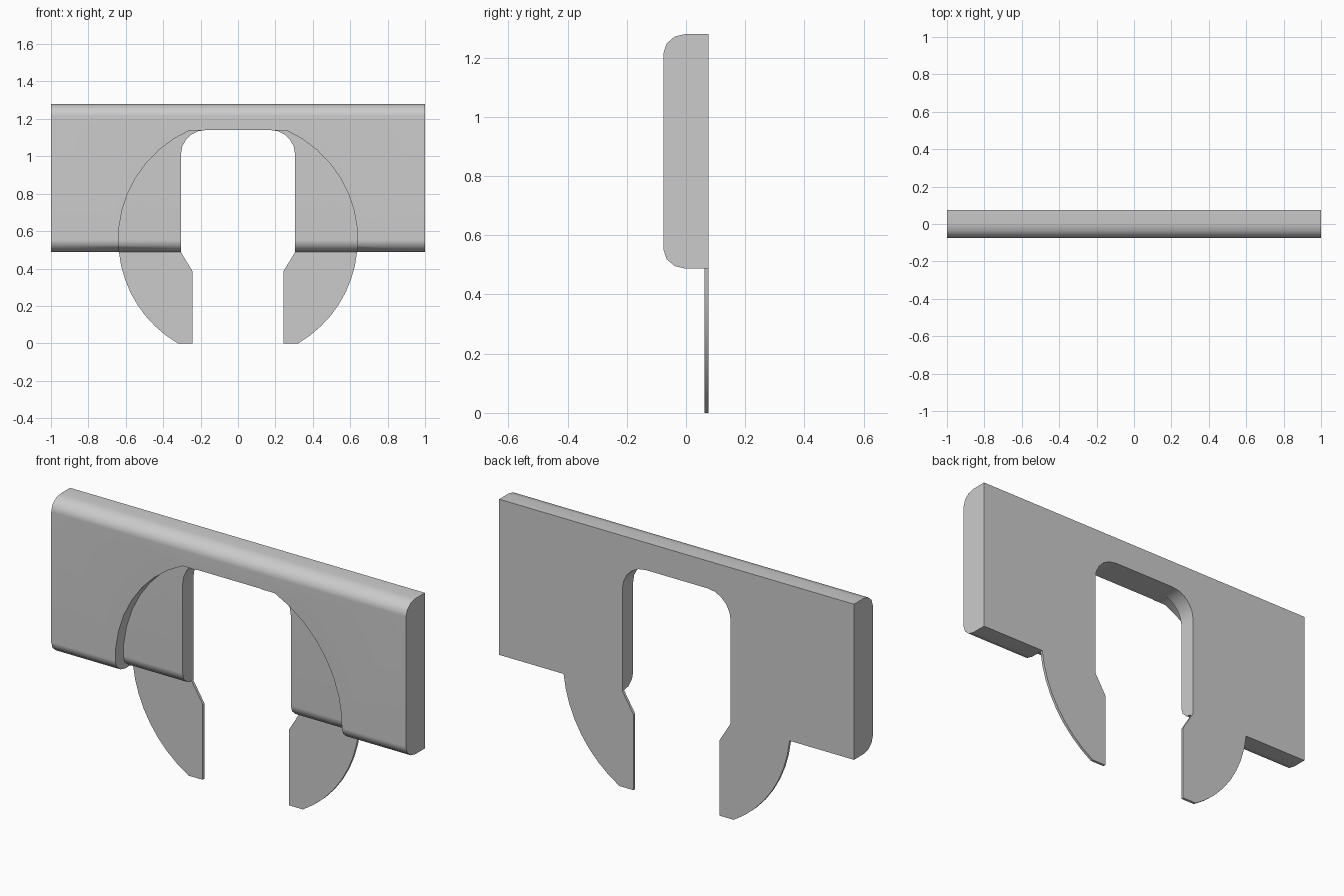
import bpy, bmesh
from math import sin, cos, pi, sqrt, asin, radians

if "Cube" in bpy.data.objects:
    bpy.data.objects.remove(bpy.data.objects["Cube"])

D = 0.076            # half thickness
Z0, Z1 = 0.487, 1.28  # board bottom and top
CZ, R = 0.553, 0.64   # circle centre height and radius
TOP = 1.14           # doorway top


def prism(name, pts, axis, a, b):
    """Extrude a profile: axis 'X' takes (y, z) points, axis 'Y' takes (x, z)."""
    place = (lambda p, t: (t, p[0], p[1])) if axis == 'X' else (lambda p, t: (p[0], t, p[1]))
    bm = bmesh.new()
    lo = [bm.verts.new(place(p, a)) for p in pts]
    hi = [bm.verts.new(place(p, b)) for p in pts]
    n = len(pts)
    bm.faces.new(lo)
    bm.faces.new(hi[::-1])
    for i in range(n):
        j = (i + 1) % n
        bm.faces.new((lo[j], lo[i], hi[i], hi[j]))
    bmesh.ops.recalc_face_normals(bm, faces=bm.faces[:])
    me = bpy.data.meshes.new(name)
    bm.to_mesh(me)
    bm.free()
    ob = bpy.data.objects.new(name, me)
    bpy.context.collection.objects.link(ob)
    return ob


def select(ob):
    bpy.ops.object.select_all(action='DESELECT')
    ob.select_set(True)
    bpy.context.view_layer.objects.active = ob


def cut(ob, cutter):
    m = ob.modifiers.new("cut", 'BOOLEAN')
    m.operation = 'DIFFERENCE'
    m.solver = 'EXACT'
    m.object = cutter
    select(ob)
    bpy.ops.object.modifier_apply(modifier=m.name)
    bpy.data.objects.remove(cutter, do_unlink=True)


def arc(cx, cz, rx, rz, a0, a1, n):
    return [(cx + rx * cos(a0 + (a1 - a0) * i / n), cz + rz * sin(a0 + (a1 - a0) * i / n))
            for i in range(n + 1)]


def finish(ob, angle):
    select(ob)
    bpy.ops.object.shade_smooth_by_angle(angle=radians(angle))
    m = ob.modifiers.new("normals", 'WEIGHTED_NORMAL')
    m.keep_sharp = True


# board with rounded front edges
profile = [(D, Z0), (D, Z1)]
profile += arc(0, Z1 - 0.065, D, 0.065, pi / 2, pi, 3)
profile += arc(0, Z0 + 0.065, D, 0.065, pi, 1.5 * pi, 3)
board = prism("board", profile, 'X', -1, 1)

# round recess, keeping a rounded lower edge on the sunken face
h = TOP - 0.002
a = asin((h - CZ) / R)
recess = prism("recess_cutter", arc(0, CZ, R, R, a, -pi - a, 36), 'Y', -0.3, 0.3)
back = 0.0625
keep = [(0.5, 2), (-0.01, 2)]
keep += arc(back, Z0 + 0.065, back + 0.01, 0.065, pi, 1.5 * pi, 3)
keep += [(back, -0.5), (0.5, -0.5)]
cut(recess, prism("keep_cutter", keep, 'X', -2, 2))
cut(board, recess)

# doorway with rounded upper corners
w, r = 0.305, 0.13
door = [(-w, 0), (w, 0)]
door += arc(w - r, TOP - r, r, r, 0, pi / 2, 5)
door += arc(-w + r, TOP - r, r, r, pi / 2, pi, 5)
cut(board, prism("door_cutter", door, 'Y', -0.3, 0.3))
finish(board, 35)

# thin curved legs hanging below the board
for side, name in ((-1, "left_leg"), (1, "right_leg")):
    a0, a1 = -asin(CZ / R), asin((Z0 - CZ) / R)
    pts = [(0.243, 0)] + arc(0, CZ, R, R, a0, a1, 8) + [(w, Z0), (0.243, 0.385)]
    leg = prism(name, [(side * x, z) for x, z in pts], 'Y', back, D)
    finish(leg, 20)
